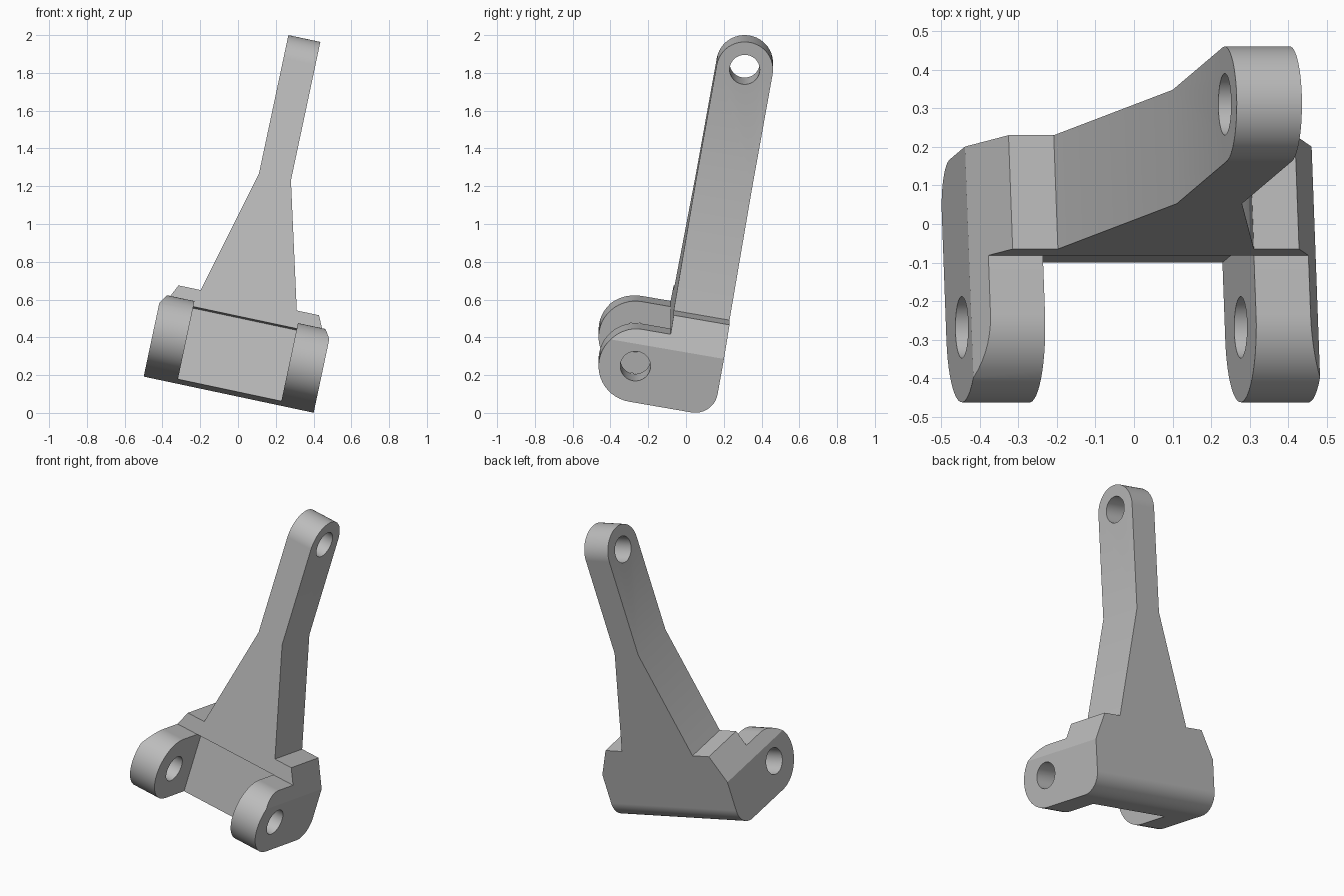
import bpy, bmesh
from math import sin, cos, radians

if "Cube" in bpy.data.objects:
    bpy.data.objects.remove(bpy.data.objects["Cube"])

HALF_W = 0.46                 # half width of the base
LUG_R, ARM_R, HOLE_R = 0.195, 0.15, 0.08
FRONT, BACK = 0.155, 0.455    # arm plate front and back
ARM_MID, ARM_TOP = 0.305, 1.603
CORNER = 0.12


def arc(u, v, r, start, end, steps=24):
    angles = [radians(start + (end - start) * i / steps) for i in range(steps + 1)]
    return [(u + r * cos(t), v + r * sin(t)) for t in angles]


def prism(name, outline, axis, low, high):
    """Extrude an outline along x (outline in y, z) or along y (outline in x, z)."""
    bm = bmesh.new()
    place = (lambda u, v: (low, u, v)) if axis == "x" else (lambda u, v: (u, low, v))
    face = bm.faces.new([bm.verts.new(place(u, v)) for u, v in outline])
    grown = bmesh.ops.extrude_face_region(bm, geom=[face])
    shift = (high - low, 0, 0) if axis == "x" else (0, high - low, 0)
    bmesh.ops.translate(bm, vec=shift,
                        verts=[g for g in grown["geom"] if isinstance(g, bmesh.types.BMVert)])
    bmesh.ops.recalc_face_normals(bm, faces=bm.faces[:])
    mesh = bpy.data.meshes.new(name)
    bm.to_mesh(mesh)
    bm.free()
    obj = bpy.data.objects.new(name, mesh)
    bpy.context.collection.objects.link(obj)
    return obj


def combine(target, tool, operation):
    bpy.context.view_layer.objects.active = target
    mod = target.modifiers.new(operation.title(), "BOOLEAN")
    mod.operation, mod.solver, mod.object = operation, "EXACT", tool
    bpy.ops.object.modifier_apply(modifier=mod.name)
    bpy.data.objects.remove(tool)


# Side profile: hinge lug, arm with round end, rounded lower back corner
side = (arc(0, 0, LUG_R, 270, 90)
        + [(FRONT, LUG_R)]
        + arc(ARM_MID, ARM_TOP, ARM_R, 180, 0)
        + arc(BACK - CORNER, CORNER - LUG_R, CORNER, 0, -90, 12))
bracket = prism("lever_bracket", side, "x", -0.7, 0.7)

# Front profile: chamfered shoulders tapering into the narrow arm
half = [(HALF_W, -0.4), (HALF_W, 0.12), (0.38, 0.29), (0.26, 0.29), (0.0865, 0.968), (0.0865, 1.9)]
front = half + [(-u, v) for u, v in reversed(half)]
combine(bracket, prism("front_shape", front, "y", -0.4, 0.7), "INTERSECT")

# Gap between the two hinge lugs, stepped under the shoulder
gap = [(-0.4, -0.4), (0.205, -0.4), (0.205, LUG_R), (FRONT, LUG_R), (FRONT - 0.01, 0.26), (-0.4, 0.26)]
combine(bracket, prism("lug_gap", gap, "x", -0.28, 0.28), "DIFFERENCE")

# Pin holes through the lugs and the arm end
for u, v in ((0, 0), (ARM_MID, ARM_TOP)):
    hole = arc(u, v, HOLE_R, 0, 360, 40)[:-1]
    combine(bracket, prism("pin_hole", hole, "x", -0.8, 0.8), "DIFFERENCE")

# Plain grey finish
grey = bpy.data.materials.new("plain_grey")
grey.use_nodes = True
colour = (0.5, 0.5, 0.5, 1)
grey.diffuse_color = colour
grey.node_tree.nodes["Principled BSDF"].inputs["Base Color"].default_value = colour
bracket.data.materials.clear()
bracket.data.materials.append(grey)
for face in bracket.data.polygons:
    face.material_index = 0

# Smooth the rounds, keep the edges sharp
bpy.ops.object.select_all(action="DESELECT")
bracket.select_set(True)
bpy.context.view_layer.objects.active = bracket
bpy.ops.object.shade_smooth_by_angle(angle=radians(20))
normals = bracket.modifiers.new("Even normals", "WEIGHTED_NORMAL")
normals.keep_sharp = True

# Lean the whole part back and to its left
bracket.rotation_euler = (radians(-10), radians(12), 0)
bracket.location = (0.003, -0.268, 0.343)
